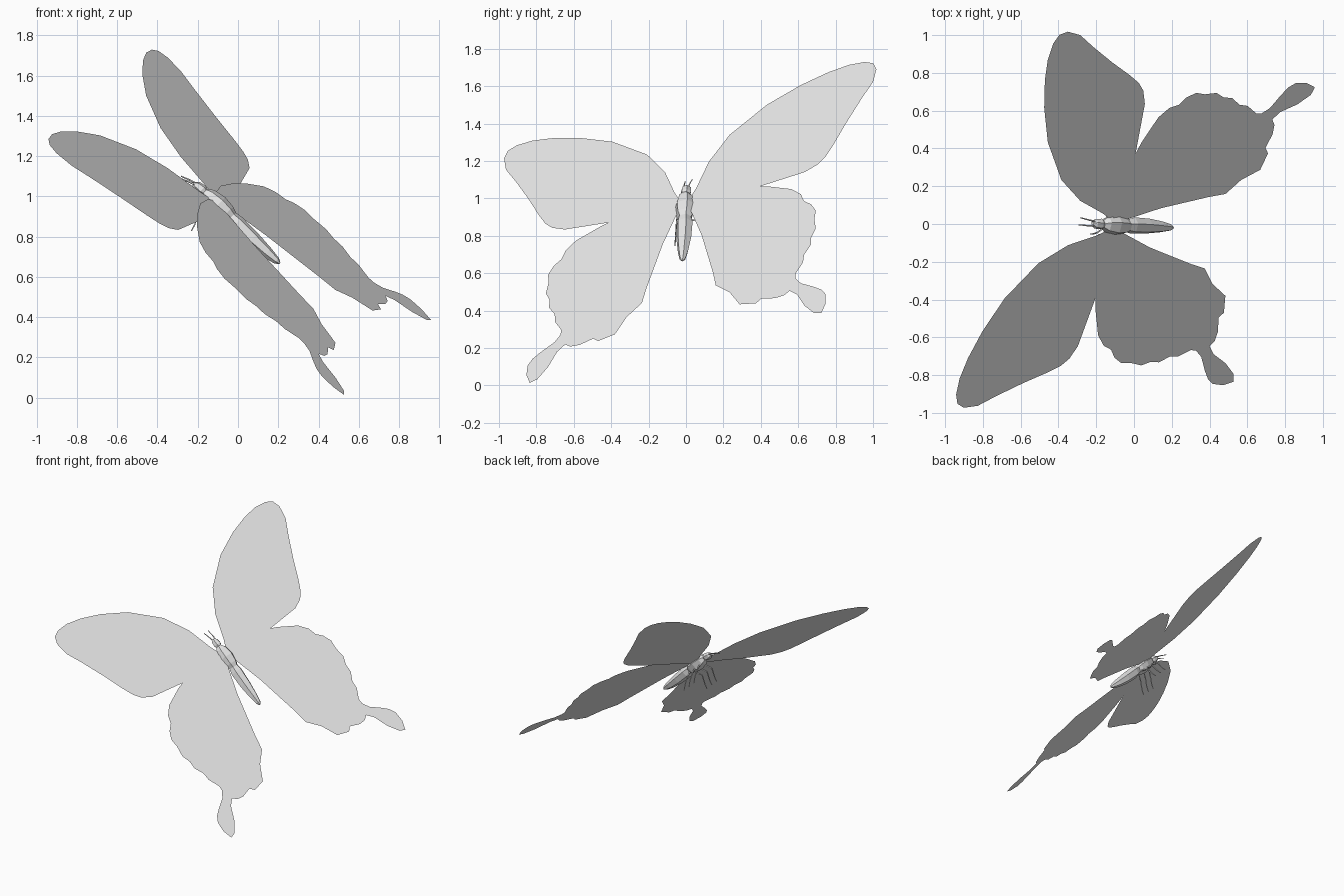
import bpy, bmesh, math
from mathutils import Matrix, Vector

if "Cube" in bpy.data.objects:
    bpy.data.objects.remove(bpy.data.objects["Cube"])

# One plain grey for the whole insect
grey = bpy.data.materials.new("plain_grey")
grey.diffuse_color = (0.8, 0.8, 0.8, 1)
grey.use_nodes = True
grey.node_tree.nodes["Principled BSDF"].inputs["Base Color"].default_value = grey.diffuse_color

# Tilted pose: local x = across the wings, y = towards the head, z = out of the back
across = Vector((0.26, 0.94, 0.225)).normalized()
ahead = Vector((-0.733, 0.047, 0.677))
ahead = (ahead - ahead.dot(across) * across).normalized()
back = across.cross(ahead)
pose = Matrix((across, ahead, back)).transposed().to_4x4()
pose.translation = (-0.10, -0.007, 0.969)


def add_part(name, bm, mirror=False):
    mesh = bpy.data.meshes.new(name)
    bm.to_mesh(mesh)
    bm.free()
    mesh.materials.append(grey)
    obj = bpy.data.objects.new(name, mesh)
    bpy.context.collection.objects.link(obj)
    obj.matrix_world = pose
    if mirror:
        obj.modifiers.new("mirror", 'MIRROR')
    return obj


def wing(name, outline, height):
    bm = bmesh.new()
    face = bm.faces.new([bm.verts.new((x, y, height)) for x, y in outline])
    face.normal_update()
    if face.normal.z < 0:
        face.normal_flip()
    bmesh.ops.triangulate(bm, faces=[face])
    add_part(name, bm, True)


def lathe(name, sections, sides=6):
    """Faceted body from rings: (y, half width, half depth, z centre)."""
    bm = bmesh.new()
    rings = []
    for y, a, b, z in sections:
        angles = [(i + 0.5) * 2 * math.pi / sides for i in range(sides)]
        rings.append([bm.verts.new((a * math.sin(t), y, z + b * math.cos(t))) for t in angles])
    for r, s in zip(rings, rings[1:]):
        for i in range(sides):
            j = (i + 1) % sides
            bm.faces.new((r[i], r[j], s[j], s[i]))
    bm.faces.new(rings[0])
    bm.faces.new(rings[-1])
    bmesh.ops.recalc_face_normals(bm, faces=bm.faces)
    add_part(name, bm)


def rods(name, paths, r0, r1):
    """Thin tapering limbs along point paths, mirrored to both sides."""
    bm = bmesh.new()
    for path in paths:
        pts = [Vector(p) for p in path]
        n = len(pts) - 1
        for k in range(n):
            d = pts[k + 1] - pts[k]
            m = Matrix.Translation((pts[k] + pts[k + 1]) / 2) @ d.to_track_quat('Z', 'Y').to_matrix().to_4x4()
            bmesh.ops.create_cone(bm, cap_ends=True, segments=4, depth=d.length, matrix=m,
                                  radius1=r0 + (r1 - r0) * k / n,
                                  radius2=r0 + (r1 - r0) * (k + 1) / n)
    add_part(name, bm, True)


# Forewings: long rounded blades
wing("forewings", [
    (.02, .02), (.062, .11), (.125, .295), (.235, .47), (.44, .64), (.63, .733),
    (.785, .783), (.90, .802), (.99, .795), (1.04, .768), (1.06, .715), (1.045, .62),
    (.985, .508), (.904, .341), (.836, .186), (.797, .11), (.756, .064), (.683, .027),
    (.418, -.003), (.2, -.01), (.02, -.04)], 0.0)

# Hindwings: scalloped edge with a paddle-shaped tail
wing("hindwings", [
    (.02, .02), (.08, .045), (.195, .054), (.331, .025), (.47, -.02), (.614, -.09),
    (.67, -.15), (.69, -.21), (.733, -.25), (.762, -.31), (.757, -.375), (.768, -.455),
    (.745, -.515), (.745, -.575), (.71, -.64), (.706, -.70), (.667, -.777), (.669, -.815),
    (.701, -.863), (.778, -.917), (.822, -.954), (.848, -.998), (.852, -1.073),
    (.83, -1.141), (.787, -1.127), (.73, -1.05), (.683, -.946), (.639, -.902),
    (.608, -.928), (.555, -.933), (.479, -.909), (.449, -.938), (.355, -.915),
    (.293, -.80), (.21, -.716), (.189, -.607), (.111, -.287), (.03, -.041)], 0.005)

# Body parts
lathe("head", [(.152, .010, .010, -.012), (.135, .026, .024, -.010),
               (.10, .030, .028, -.008), (.075, .018, .018, -.006)])
lathe("thorax", [(.085, .022, .022, -.006), (.055, .045, .040, -.006),
                 (-.01, .058, .052, -.008), (-.07, .050, .046, -.010), (-.11, .030, .030, -.010)])
lathe("abdomen", [(-.07, .030, .028, -.008), (-.14, .046, .042, -.014), (-.25, .042, .040, -.018),
                  (-.35, .030, .030, -.018), (-.41, .018, .018, -.016), (-.43, .006, .006, -.015)])

# Antennae and three pairs of bent legs
rods("antennae", [[(.012, .135, -.005), (.016, .18, -.018), (.02, .225, -.036)]], .005, .003)
rods("legs", [[(.025, y, -.04), (.07, y + .01, -.075), (.095, y - .02, -.13), (.11, y - .03, -.165)]
              for y in (.03, -.03, -.09)], .006, .003)
